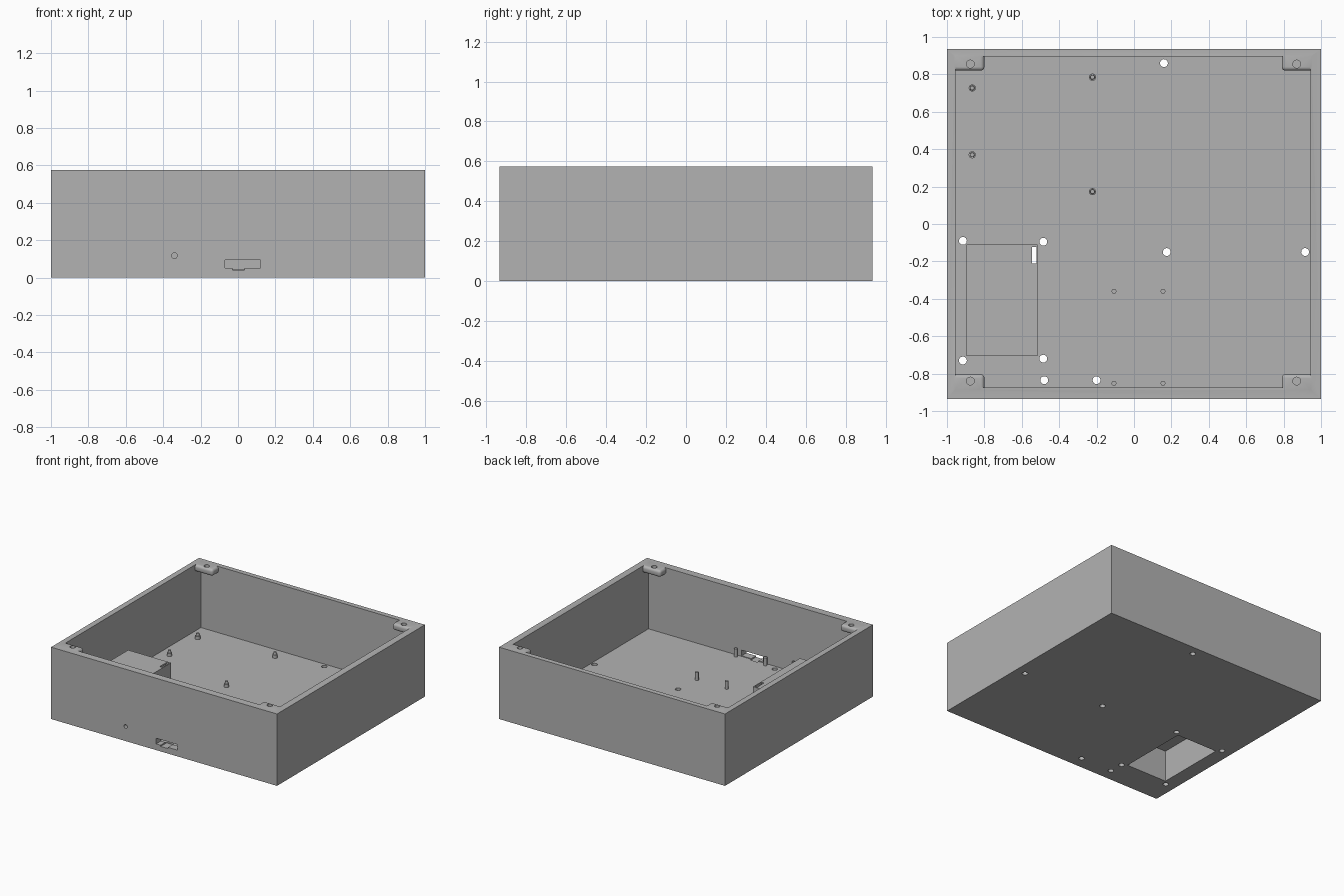
import bpy, bmesh, math
from mathutils import Vector

if "Cube" in bpy.data.objects:
    bpy.data.objects.remove(bpy.data.objects["Cube"])

grey = bpy.data.materials.new("light_grey_plastic")
grey.use_nodes = True
COLOUR = (0.45, 0.45, 0.45, 1)
grey.diffuse_color = COLOUR
grey.node_tree.nodes["Principled BSDF"].inputs["Base Color"].default_value = COLOUR

HEIGHT, FLOOR = 0.575, 0.045


def finish(bm, name):
    mesh = bpy.data.meshes.new(name)
    bm.to_mesh(mesh)
    bm.free()
    mesh.materials.append(grey)
    ob = bpy.data.objects.new(name, mesh)
    bpy.context.collection.objects.link(ob)
    return ob


def box(name, x, y, z, bevel=0):
    lo, hi = Vector((x[0], y[0], z[0])), Vector((x[1], y[1], z[1]))
    bm = bmesh.new()
    bmesh.ops.create_cube(bm, size=1)
    for v in bm.verts:
        v.co = (lo + hi) / 2 + v.co * (hi - lo)
    if bevel:
        bmesh.ops.bevel(bm, geom=bm.edges[:], offset=bevel, segments=5,
                        profile=0.5, affect='EDGES')
    return finish(bm, name)


def rod(name, x, y, z0, z1, r, r_top=None, sides=24):
    bm = bmesh.new()
    bmesh.ops.create_cone(bm, cap_ends=True, segments=sides, radius1=r,
                          radius2=r if r_top is None else r_top, depth=z1 - z0)
    bmesh.ops.translate(bm, verts=bm.verts, vec=(x, y, (z0 + z1) / 2))
    return finish(bm, name)


def combine(target, tool, operation):
    mod = target.modifiers.new(operation.lower(), 'BOOLEAN')
    mod.operation, mod.solver, mod.object = operation, 'EXACT', tool
    bpy.context.view_layer.objects.active = target
    bpy.ops.object.modifier_apply(modifier=mod.name)
    bpy.data.objects.remove(tool)


def cut(target, tool):
    combine(target, tool, 'DIFFERENCE')


def smooth(ob):
    bpy.ops.object.select_all(action='DESELECT')
    ob.select_set(True)
    bpy.context.view_layer.objects.active = ob
    bpy.ops.object.shade_smooth_by_angle(angle=math.radians(30))


# Open tray
tray = box("tray", (-1, 1), (-0.935, 0.935), (0, HEIGHT))
cut(tray, box("interior", (-0.955, 0.945), (-0.875, 0.895), (FLOOR, 1)))

# Rounded screw bosses in the four top corners
for bx in ((-0.98, -0.8), (0.79, 0.97)):
    for by in ((-0.907, -0.803), (0.82, 0.92)):
        combine(tray, box("boss", bx, by, (HEIGHT - 0.055, HEIGHT), 0.02), 'UNION')
for x in (-0.875, 0.87):
    for y in (-0.84, 0.855):
        cut(tray, rod("screw_hole", x, y, 0.45, 0.7, 0.021))

# Battery housing, hollow and open underneath, with a cable slot in its roof
combine(tray, box("housing", (-0.895, -0.515), (-0.705, -0.11), (0.02, 0.265)), 'UNION')
cut(tray, box("cavity", (-0.883, -0.522), (-0.695, -0.122), (-0.1, 0.252)))
cut(tray, box("cable_slot", (-0.545, -0.5225), (-0.21, -0.1225), (0.2, 0.4)))

# Screw holes through the floor
for x, y in ((0.16, 0.86), (-0.915, -0.09), (-0.485, -0.095), (0.175, -0.15),
             (0.915, -0.15), (-0.915, -0.73), (-0.485, -0.72),
             (-0.48, -0.835), (-0.2, -0.835)):
    cut(tray, rod("floor_hole", x, y, -0.1, 0.1, 0.021))

# Connector opening and small light hole in the front wall
WALL = (-1, -0.86)
cut(tray, box("connector_opening", (-0.07, 0.12), WALL, (0.05, 0.095)))
cut(tray, box("connector_notch", (-0.03, 0.035), WALL, (0.04, 0.07)))
light_hole = rod("light_hole", 0, 0, -0.1, 0.1, 0.015)
light_hole.rotation_euler.x = math.pi / 2
light_hole.location = (-0.34, -0.9, 0.117)
bpy.context.view_layer.update()
cut(tray, light_hole)
smooth(tray)

# Board standoffs: wide foot with a tapered peg
for x, y in ((-0.865, 0.727), (-0.865, 0.37), (-0.222, 0.785), (-0.222, 0.173)):
    foot = rod("standoff", x, y, FLOOR - 0.01, 0.07, 0.019)
    combine(foot, rod("peg", x, y, 0.06, 0.09, 0.014, 0.011), 'UNION')
    smooth(foot)

# Slim locating pins
for x in (-0.107, 0.155):
    for y in (-0.36, -0.852):
        smooth(rod("locating_pin", x, y, FLOOR - 0.01, 0.108, 0.013))
